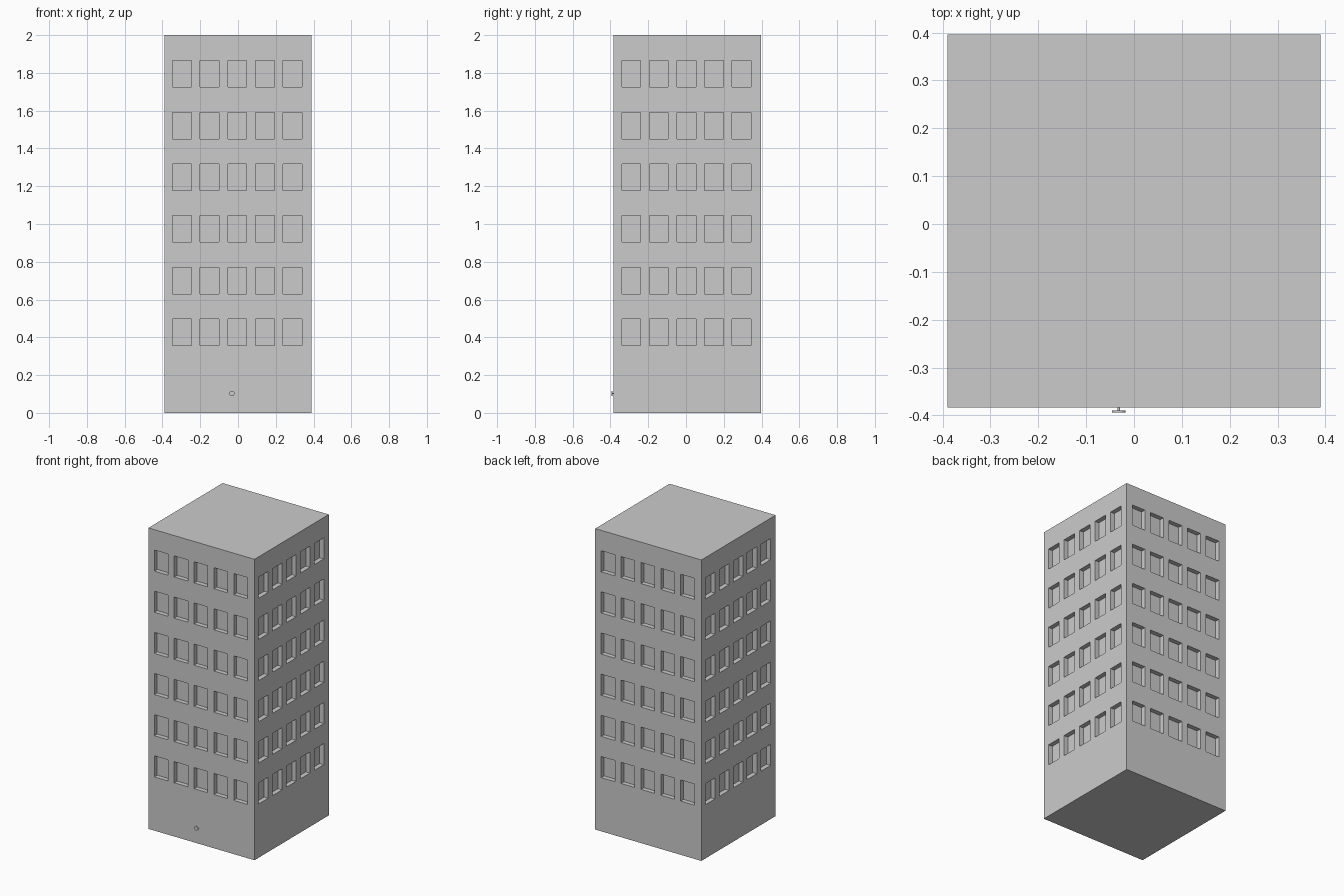
import bpy
import bmesh
from math import pi
from mathutils import Matrix, Vector

if "Cube" in bpy.data.objects:
    bpy.data.objects.remove(bpy.data.objects["Cube"], do_unlink=True)

HALF, HEIGHT = 0.39, 2.0
CENTRE_Y = 0.006
COLS, ROWS = 5, 6
WIN_W, WIN_H, RECESS = 0.1, 0.14, 0.03
COL_STEP, ROW_STEP = 0.146, 0.2735
COL_OFFSET, FIRST_SILL = -0.004, 0.357

concrete = bpy.data.materials.new("concrete_grey")
concrete.use_nodes = True
colour = (0.6, 0.6, 0.6, 1)
concrete.diffuse_color = colour
concrete.node_tree.nodes["Principled BSDF"].inputs["Base Color"].default_value = colour


def make_object(name, bm):
    mesh = bpy.data.meshes.new(name)
    bm.to_mesh(mesh)
    bm.free()
    mesh.materials.append(concrete)
    obj = bpy.data.objects.new(name, mesh)
    bpy.context.collection.objects.link(obj)
    return obj


def grid_lines(low, high, first, step, size, count):
    """Wall edges plus both edges of every window; odd cells are windows."""
    lines = [low]
    for i in range(count):
        lines += [first + i * step, first + i * step + size]
    return lines + [high]


# Tower: four gridded walls, capped, with recessed windows
xs = grid_lines(-HALF, HALF, COL_OFFSET - (COLS - 1) / 2 * COL_STEP - WIN_W / 2,
                COL_STEP, WIN_W, COLS)
zs = grid_lines(0, HEIGHT, FIRST_SILL, ROW_STEP, WIN_H, ROWS)
bm = bmesh.new()
windows = []
for side in range(4):
    turn = Matrix.Rotation(side * pi / 2, 3, "Z")
    verts = [[bm.verts.new(turn @ Vector((x, -HALF, z))) for x in xs] for z in zs]
    for r in range(len(zs) - 1):
        for c in range(len(xs) - 1):
            face = bm.faces.new((verts[r][c], verts[r][c + 1],
                                 verts[r + 1][c + 1], verts[r + 1][c]))
            if r % 2 and c % 2:
                windows.append(face)
bmesh.ops.remove_doubles(bm, verts=bm.verts[:], dist=0.0001)
bmesh.ops.holes_fill(bm, edges=[e for e in bm.edges if e.is_boundary], sides=0)
bmesh.ops.recalc_face_normals(bm, faces=bm.faces[:])
bmesh.ops.inset_individual(bm, faces=windows, thickness=0, depth=-RECESS)
tower = make_object("tower", bm)
tower.location.y = CENTRE_Y


# Door knob: short stem and round disc on the front wall
def knob_part(name, radius, y_back, y_front):
    bm = bmesh.new()
    bmesh.ops.create_cone(bm, cap_ends=True, segments=24, radius1=radius,
                          radius2=radius, depth=y_back - y_front)
    bmesh.ops.rotate(bm, verts=bm.verts[:], matrix=Matrix.Rotation(pi / 2, 3, "X"))
    obj = make_object(name, bm)
    obj.location = (-0.032, (y_back + y_front) / 2, 0.103)


knob_part("door_knob_stem", 0.003, -0.38, -0.391)
knob_part("door_knob", 0.014, -0.39, -0.394)
